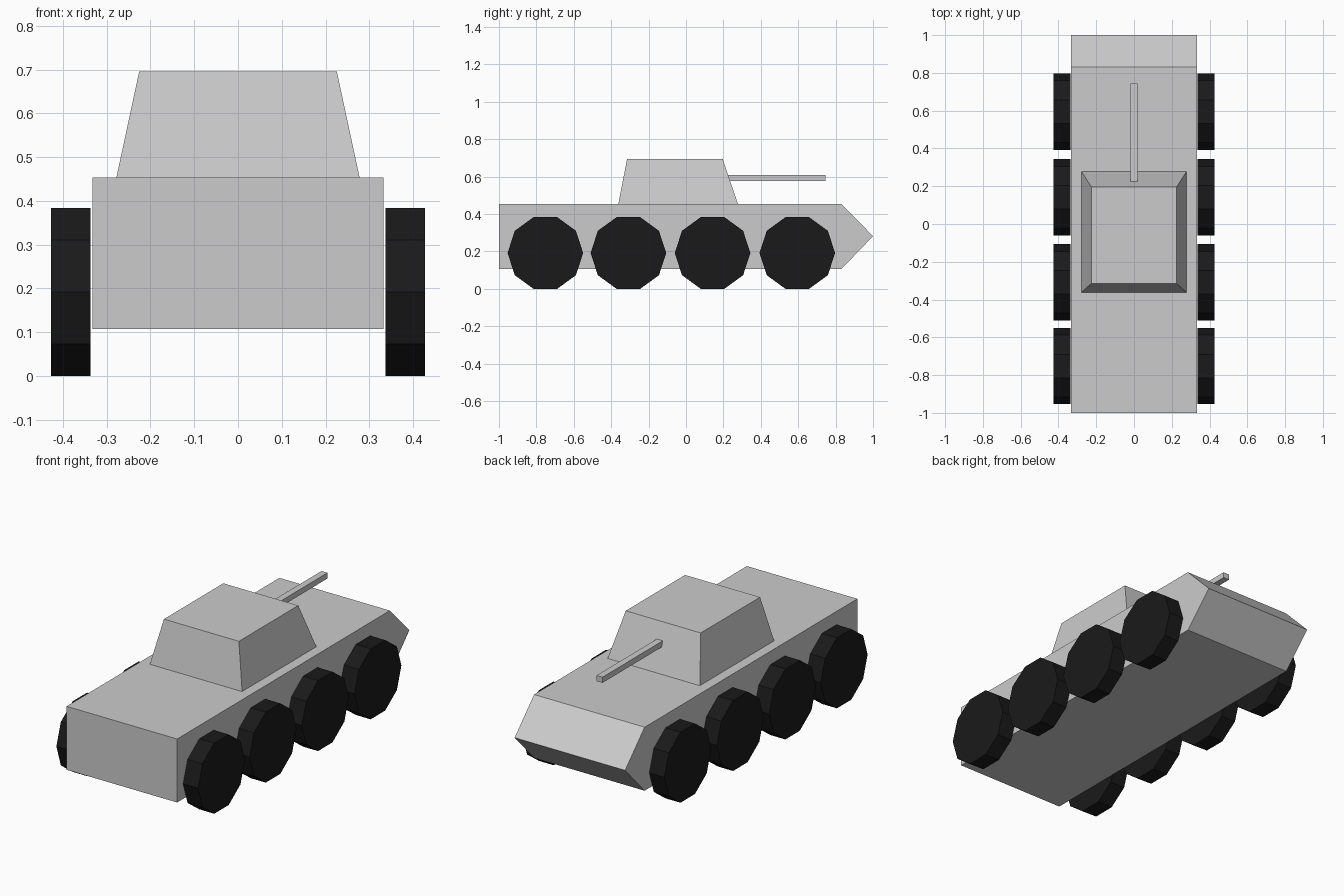
import bpy, bmesh
from math import radians
from mathutils import Matrix

if "Cube" in bpy.data.objects:
    bpy.data.objects.remove(bpy.data.objects["Cube"])


def finish(bm, name, material=None):
    bmesh.ops.recalc_face_normals(bm, faces=bm.faces)
    mesh = bpy.data.meshes.new(name)
    bm.to_mesh(mesh)
    bm.free()
    if material:
        mesh.materials.append(material)
    obj = bpy.data.objects.new(name, mesh)
    bpy.context.collection.objects.link(obj)
    return obj


def box(name, low, high):
    """Box or frustum between two rectangles, each (half_width, y0, y1, z)."""
    bm = bmesh.new()
    bmesh.ops.create_cube(bm, size=2)
    for v in bm.verts:
        w, y0, y1, z = high if v.co.z > 0 else low
        v.co = (w * v.co.x, y1 if v.co.y > 0 else y0, z)
    return finish(bm, name)


# Hull: side profile with a wedge nose, extruded across the width
profile = [(-1, 0.107), (0.832, 0.107), (1, 0.282), (0.832, 0.453), (-1, 0.453)]
bm = bmesh.new()
side = bm.faces.new([bm.verts.new((-0.333, y, z)) for y, z in profile])
ext = bmesh.ops.extrude_face_region(bm, geom=[side], use_keep_orig=True)
bmesh.ops.translate(bm, vec=(0.666, 0, 0),
                    verts=[g for g in ext["geom"] if isinstance(g, bmesh.types.BMVert)])
finish(bm, "hull")

# Tapered turret and square gun barrel
box("turret", (0.278, -0.362, 0.278, 0.453), (0.226, -0.315, 0.196, 0.695))
box("gun_barrel", (0.018, 0.22, 0.745, 0.577), (0.018, 0.22, 0.745, 0.608))

# Ten-sided wheels, four on each side
rubber = bpy.data.materials.new("rubber")
rubber.diffuse_color = (0.01, 0.01, 0.01, 1)
rubber.use_nodes = True
rubber.node_tree.nodes["Principled BSDF"].inputs["Base Color"].default_value = rubber.diffuse_color
RADIUS = 0.202
for side_name, sign in (("left", -1), ("right", 1)):
    for i, y in enumerate((-0.752, -0.308, 0.142, 0.595), 1):
        bm = bmesh.new()
        bmesh.ops.create_cone(bm, cap_ends=True, segments=10, radius1=RADIUS,
                              radius2=RADIUS, depth=0.09)
        # put vertices at front and back so the wheel rests on a flat
        rot = Matrix.Rotation(radians(90), 4, 'Y') @ Matrix.Rotation(radians(90), 4, 'Z')
        for v in bm.verts:
            v.co = rot @ v.co
        if max(v.co.z for v in bm.verts) > RADIUS * 0.99:
            bmesh.ops.rotate(bm, verts=bm.verts, matrix=Matrix.Rotation(radians(18), 3, 'X'))
        bmesh.ops.translate(bm, verts=bm.verts, vec=(sign * 0.382, y, 0.192))
        finish(bm, f"wheel_{side_name}_{i}", rubber)
